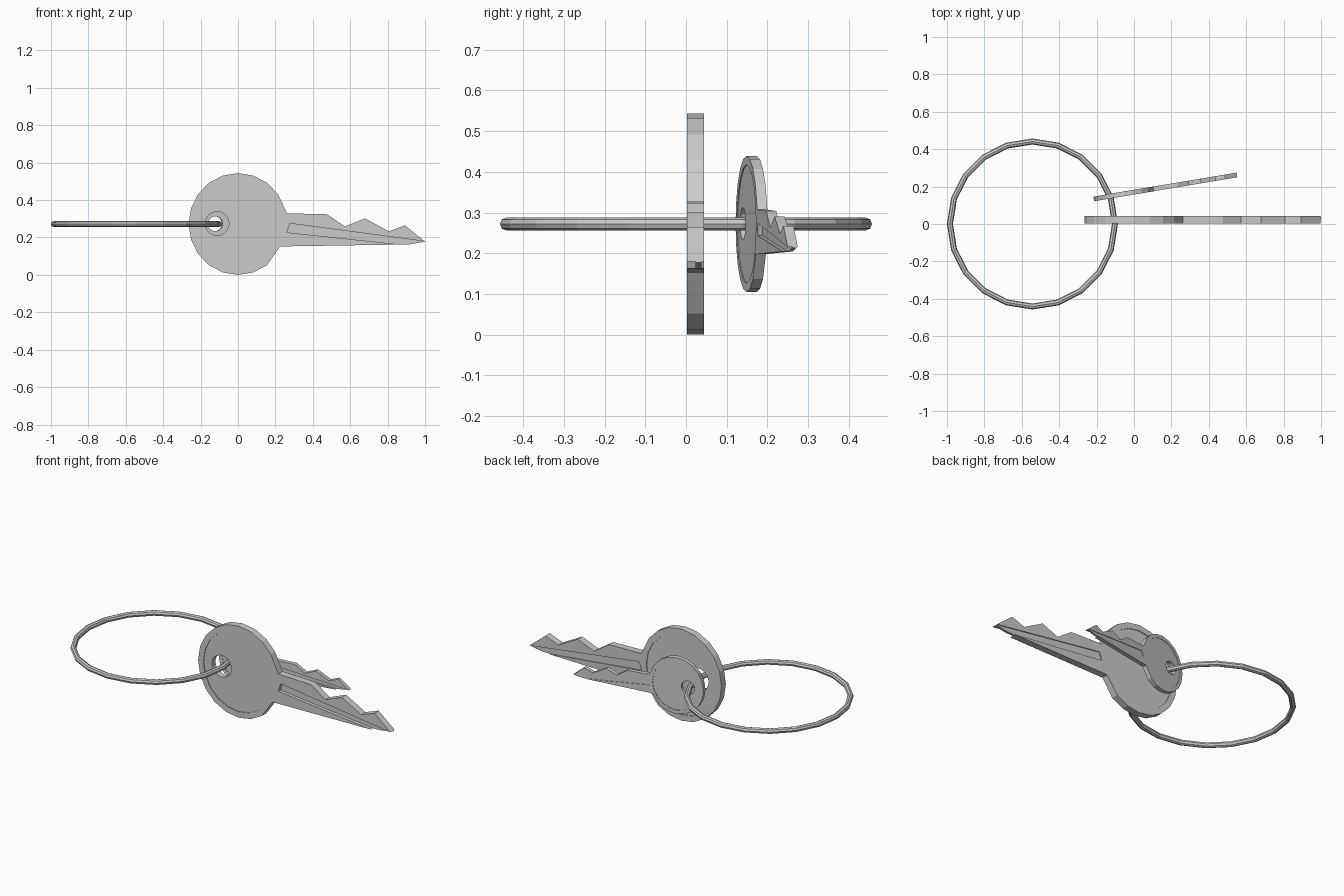
import bpy, bmesh
from math import radians, cos, sin
from mathutils import Matrix

if "Cube" in bpy.data.objects:
    bpy.data.objects.remove(bpy.data.objects["Cube"])

Z = 0.272  # height of ring and key centres
T = 0.041  # key thickness


def prism(name, pts, y0, y1):
    """Extrude an x-z outline from y0 to y1."""
    bm = bmesh.new()
    face = bm.faces.new([bm.verts.new((x, y0, z)) for x, z in pts])
    out = bmesh.ops.extrude_face_region(bm, geom=[face])
    for g in out["geom"]:
        if isinstance(g, bmesh.types.BMVert):
            g.co.y = y1
    bmesh.ops.recalc_face_normals(bm, faces=bm.faces)
    me = bpy.data.meshes.new(name)
    bm.to_mesh(me)
    bm.free()
    ob = bpy.data.objects.new(name, me)
    bpy.context.collection.objects.link(ob)
    return ob


def oval(cx, cz, rx, rz, angles):
    return [(cx + rx * cos(radians(a)), cz + rz * sin(radians(a))) for a in angles]


def make_key(name, x, y, scale, turn):
    h = T / 2
    # round bow plus toothed blade
    blade = [(0.225, -0.12), (0.914, -0.109), (1.0, -0.095), (0.893, -0.007),
             (0.807, -0.039), (0.679, 0.03), (0.572, -0.013), (0.476, 0.052), (0.262, 0.057)]
    key = prism(name, oval(0, 0, 0.264, 0.272, range(36, 307, 18)) + blade, -h, h)
    # ring hole, blade grooves and shallow bow dishes
    groove = [(0.278, 0.003), (0.262, -0.045), (0.93, -0.116), (1.03, -0.12), (1.03, -0.097)]
    dish = oval(0, 0, 0.23, 0.237, range(0, 360, 18))
    cuts = [(oval(-0.112, 0.002, 0.064, 0.064, range(0, 360, 18)), -0.1, 0.1),
            (groove, -0.1, -h + 0.02), (groove, h - 0.006, 0.1),
            (dish, -0.1, -h + 0.004), (dish, h - 0.004, 0.1)]
    cutters = []
    for i, (pts, y0, y1) in enumerate(cuts):
        c = prism(f"{name}_cutter_{i}", pts, y0, y1)
        c.hide_render = True
        m = key.modifiers.new("cut", 'BOOLEAN')
        m.operation, m.solver, m.object = 'DIFFERENCE', 'EXACT', c
        cutters.append(c)
    bpy.context.view_layer.update()
    dg = bpy.context.evaluated_depsgraph_get()
    me = bpy.data.meshes.new_from_object(key.evaluated_get(dg))
    key.modifiers.clear()
    key.data = me
    for c in cutters:
        bpy.data.objects.remove(c)
    me.transform(Matrix.Translation((x, y, Z)) @ Matrix.Rotation(radians(turn), 4, 'Z')
                 @ Matrix.Scale(scale, 4))


make_key("large_key", 0, 0.0235, 1, 0)
make_key("small_key", -0.055, 0.161, 0.615, 9.5)

# split ring through both bows
bpy.ops.mesh.primitive_torus_add(location=(-0.543, 0, Z), major_segments=20, minor_segments=8,
                                 major_radius=0.441, minor_radius=0.016)
bpy.context.object.name = "key_ring"
